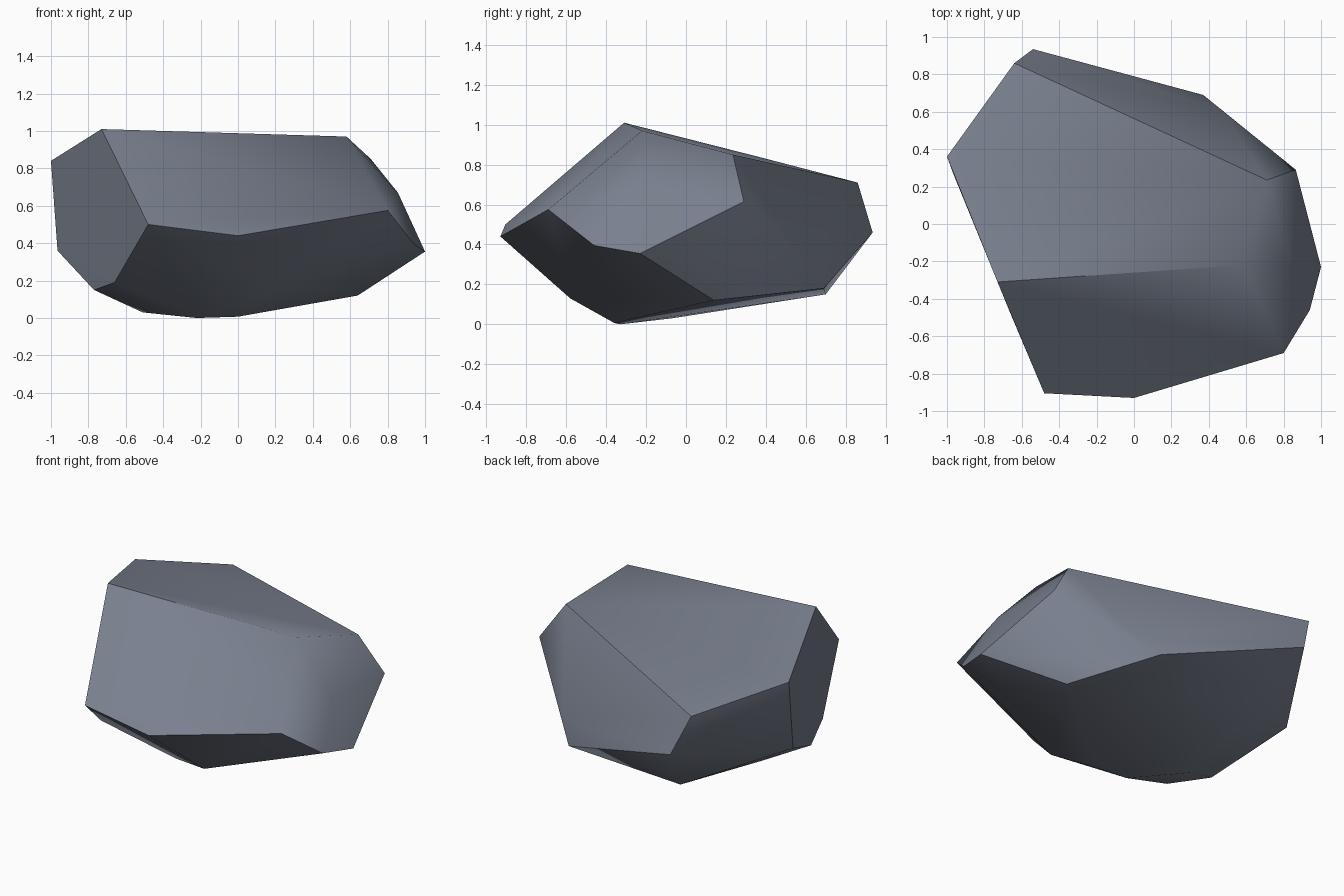
import bpy
import bmesh
import math

if "Cube" in bpy.data.objects:
    bpy.data.objects.remove(bpy.data.objects["Cube"])

# Corner points of the boulder, grouped by level
crown = [(-0.73, -0.31, 1.01), (0.58, -0.22, 0.97), (0.71, 0.235, 0.85),
         (-1.0, 0.36, 0.84), (-0.64, 0.86, 0.71), (0.855, -0.24, 0.67)]
waist = [(-0.48, -0.905, 0.50), (0, -0.93, 0.44), (0.80, -0.69, 0.575),
         (0.94, -0.46, 0.395), (1.0, -0.23, 0.355), (0.865, 0.29, 0.615),
         (-0.54, 0.935, 0.46), (-0.965, 0.265, 0.36), (0.48, 0.60, 0.30)]
base = [(0.37, 0.69, 0.18), (-0.45, 0.70, 0.15), (-0.77, -0.20, 0.15),
        (-0.66, -0.48, 0.19), (0.16, -0.58, 0.13), (0.64, 0.14, 0.12),
        (-0.51, -0.07, 0.03), (-0.22, -0.33, 0.0), (0.0, -0.36, 0.007)]

# Boulder body: the faceted skin stretched round the corners
bm = bmesh.new()
for p in crown + waist + base:
    bm.verts.new(p)
hull = bmesh.ops.convex_hull(bm, input=bm.verts[:])
loose = [v for v in bm.verts if not v.link_faces]
bmesh.ops.delete(bm, geom=loose, context='VERTS')
bmesh.ops.dissolve_limit(bm, angle_limit=math.radians(2),
                         verts=bm.verts[:], edges=bm.edges[:])
bmesh.ops.recalc_face_normals(bm, faces=bm.faces[:])
mesh = bpy.data.meshes.new("boulder")
bm.to_mesh(mesh)
bm.free()

boulder = bpy.data.objects.new("boulder", mesh)
bpy.context.collection.objects.link(boulder)

# Slate grey stone
stone = bpy.data.materials.new("slate_grey_stone")
stone.diffuse_color = (0.19, 0.215, 0.27, 1)
stone.use_nodes = True
stone.node_tree.nodes["Principled BSDF"].inputs["Base Color"].default_value = stone.diffuse_color
mesh.materials.append(stone)

# Soft facets with the hard ridges kept sharp
bpy.context.view_layer.objects.active = boulder
boulder.select_set(True)
bpy.ops.object.shade_smooth_by_angle(angle=math.radians(50))
